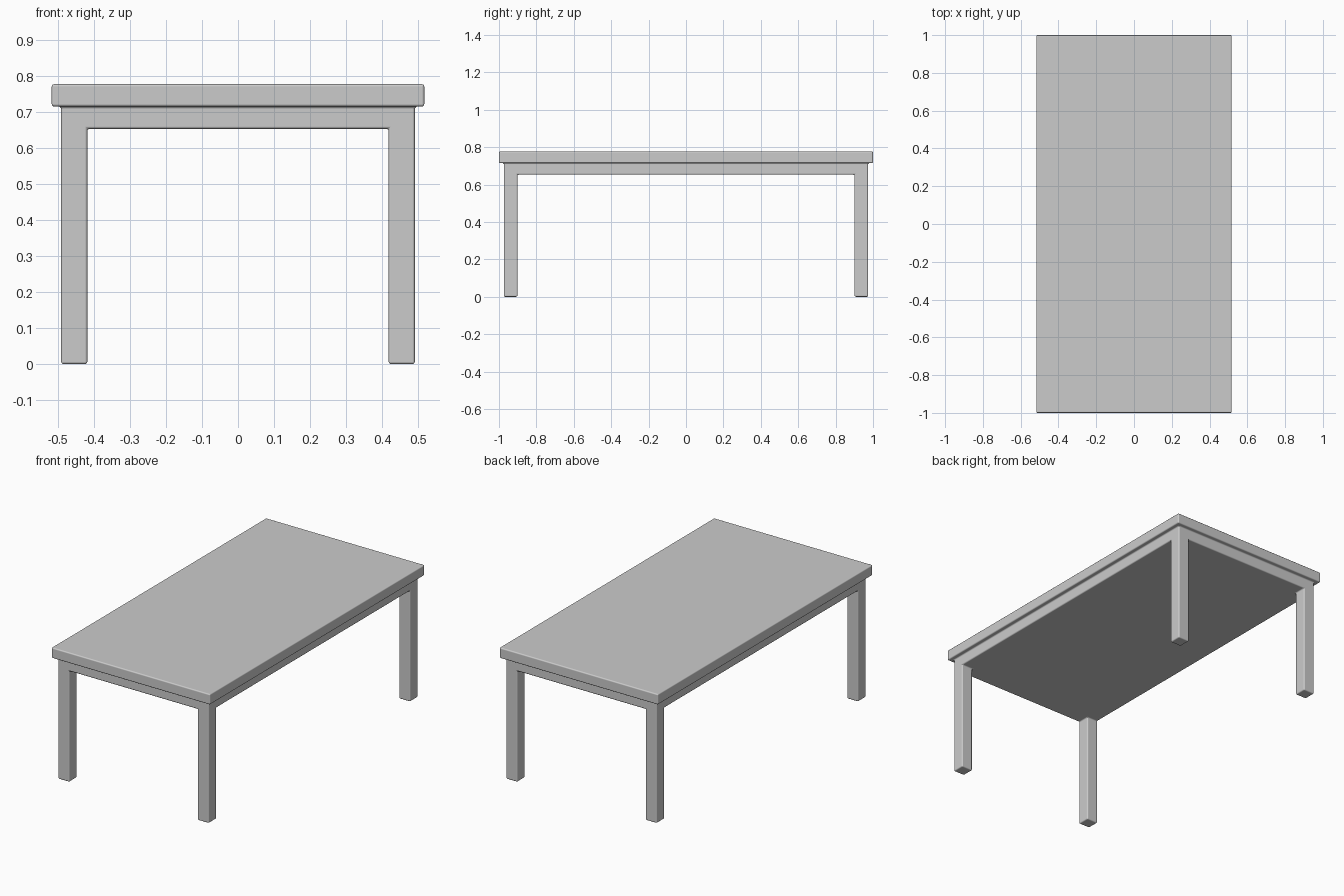
import bpy, bmesh
from mathutils import Vector

if "Cube" in bpy.data.objects:
    bpy.data.objects.remove(bpy.data.objects["Cube"])

WIDTH, LENGTH, HEIGHT = 1.034, 2.0, 0.777
LAYER = 0.062      # thickness of top, frame and legs
OVERHANG = 0.037


def extrude_down(bm, faces, dist):
    new = bmesh.ops.extrude_discrete_faces(bm, faces=faces)["faces"]
    verts = list({v for f in new for v in f.verts})
    bmesh.ops.translate(bm, verts=verts, vec=(0, 0, -dist))
    return new


bm = bmesh.new()

# Table top slab
bmesh.ops.create_cube(bm, size=1)
bmesh.ops.scale(bm, verts=bm.verts, vec=(WIDTH, LENGTH, LAYER))
bmesh.ops.translate(bm, verts=bm.verts, vec=(0, 0, HEIGHT - LAYER / 2))

# Solid frame, stepped in under the top
under = min(bm.faces, key=lambda f: f.calc_center_median().z)
bmesh.ops.inset_region(bm, faces=[under], thickness=OVERHANG)
frame_faces = extrude_down(bm, [under], LAYER)
frame_z = HEIGHT - 2 * LAYER


def frame_bottom():
    return [f for f in bm.faces if all(abs(v.co.z - frame_z) < 1e-4 for v in f.verts)]


# Cut the frame underside so that each corner carries a square leg
leg_x = WIDTH / 2 - OVERHANG - LAYER
leg_y = LENGTH / 2 - OVERHANG - LAYER
for axis, pos in ((0, leg_x), (1, leg_y)):
    for sign in (-1, 1):
        normal, point = Vector(), Vector()
        normal[axis], point[axis] = 1, sign * pos
        faces = frame_bottom()
        edges = list({e for f in faces for e in f.edges})
        verts = list({v for f in faces for v in f.verts})
        bmesh.ops.bisect_plane(bm, geom=faces + edges + verts,
                               plane_co=point, plane_no=normal)

# Legs
corners = [f for f in frame_bottom()
           if abs(f.calc_center_median().x) > leg_x and abs(f.calc_center_median().y) > leg_y]
extrude_down(bm, corners, frame_z)

# Merge coplanar faces so the bevel is clean
bmesh.ops.dissolve_limit(bm, angle_limit=0.02, verts=bm.verts, edges=bm.edges)
bmesh.ops.recalc_face_normals(bm, faces=bm.faces)
for f in bm.faces:
    f.smooth = True

mesh = bpy.data.meshes.new("table")
bm.to_mesh(mesh)
bm.free()
table = bpy.data.objects.new("table", mesh)
bpy.context.collection.objects.link(table)

# Small rounding on every edge
bevel = table.modifiers.new("rounding", "BEVEL")
bevel.width = 0.007
bevel.segments = 3
bevel.limit_method = "ANGLE"
bevel.harden_normals = True
